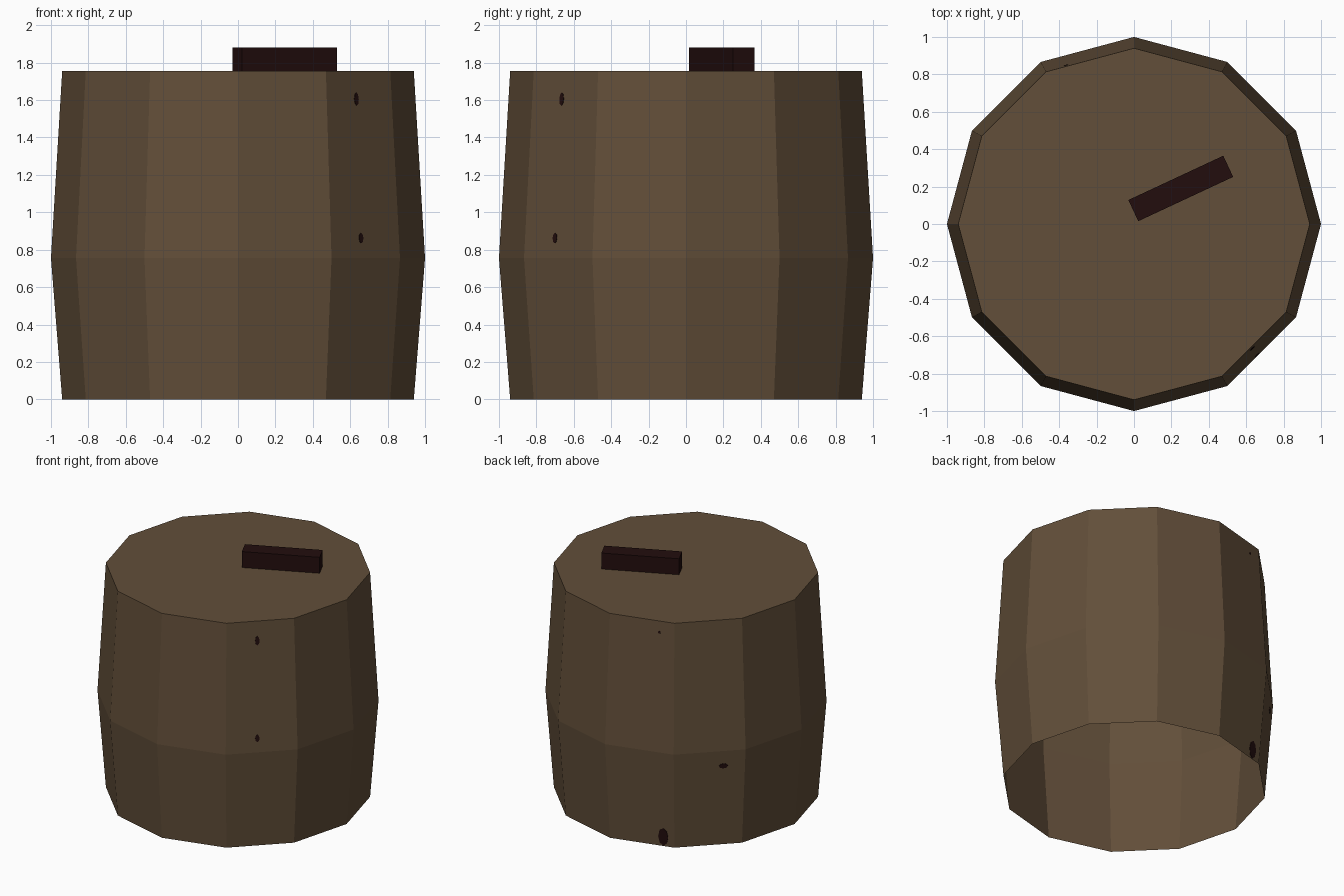
import bpy, bmesh, math
from mathutils import Matrix, Vector

if "Cube" in bpy.data.objects:
    bpy.data.objects.remove(bpy.data.objects["Cube"])

SIDES = 12
PROFILE = [(0.94, 0.0), (1.0, 0.755), (0.94, 1.755)]  # radius, height


def material(name, rgb):
    m = bpy.data.materials.new(name)
    m.diffuse_color = (*rgb, 1)
    m.use_nodes = True
    m.node_tree.nodes["Principled BSDF"].inputs["Base Color"].default_value = m.diffuse_color
    return m


wood = material("brown_wood", (0.122, 0.077, 0.041))
dark = material("dark_wood", (0.016, 0.004, 0.004))


def finish(name, bm, mat):
    me = bpy.data.meshes.new(name)
    bm.to_mesh(me)
    bm.free()
    me.materials.append(mat)
    ob = bpy.data.objects.new(name, me)
    bpy.context.collection.objects.link(ob)
    return ob


# Barrel shell: bulging twelve-sided wall, closed top, open bottom
bm = bmesh.new()
rings = [[bm.verts.new((r * math.cos(2 * math.pi * i / SIDES),
                        r * math.sin(2 * math.pi * i / SIDES), z))
          for i in range(SIDES)] for r, z in PROFILE]
for lo, hi in zip(rings, rings[1:]):
    for i in range(SIDES):
        j = (i + 1) % SIDES
        bm.faces.new((lo[i], lo[j], hi[j], hi[i]))
bm.faces.new(rings[-1])
finish("barrel", bm, wood)

# Block handle on the lid
bm = bmesh.new()
bmesh.ops.create_cube(bm, size=1, matrix=(
    Matrix.Translation((0.25, 0.19, 1.8175))
    @ Matrix.Rotation(math.radians(25), 4, 'Z')
    @ Matrix.Diagonal((0.56, 0.125, 0.125, 1))))
finish("lid_handle", bm, dark)


# Knot holes: thin oval plates lying on the stave faces
def knot(name, azimuth, z, width, height):
    (r0, z0), (r1, z1) = PROFILE[:2] if z < PROFILE[1][1] else PROFILE[1:]
    mid = math.radians(math.floor(azimuth / 30) * 30 + 15)
    apothem = (r0 + (r1 - r0) * (z - z0) / (z1 - z0)) * math.cos(math.pi / SIDES)
    out = Vector((math.cos(mid), math.sin(mid), 0))
    side = Vector((-out.y, out.x, 0))
    up = (out * (r1 - r0) * math.cos(math.pi / SIDES)
          + Vector((0, 0, z1 - z0))).normalized()
    normal = side.cross(up)
    centre = (out * apothem + side * apothem * math.tan(math.radians(azimuth) - mid)
              + Vector((0, 0, z)))
    basis = Matrix((side * width, up * height, normal * 0.006)).transposed().to_4x4()
    bm = bmesh.new()
    bmesh.ops.create_cone(bm, cap_ends=True, segments=8, radius1=0.5, radius2=0.5,
                          depth=1, matrix=Matrix.Translation(centre) @ basis)
    finish(name, bm, dark)


knot("knot_front_upper", -46.4, 1.605, 0.032, 0.07)
knot("knot_front_lower", -46.8, 0.862, 0.032, 0.055)
knot("knot_back_upper", 113.2, 1.67, 0.02, 0.02)
knot("knot_back_middle", 141, 0.635, 0.065, 0.04)
knot("knot_back_lower", 115, 0.075, 0.075, 0.14)
